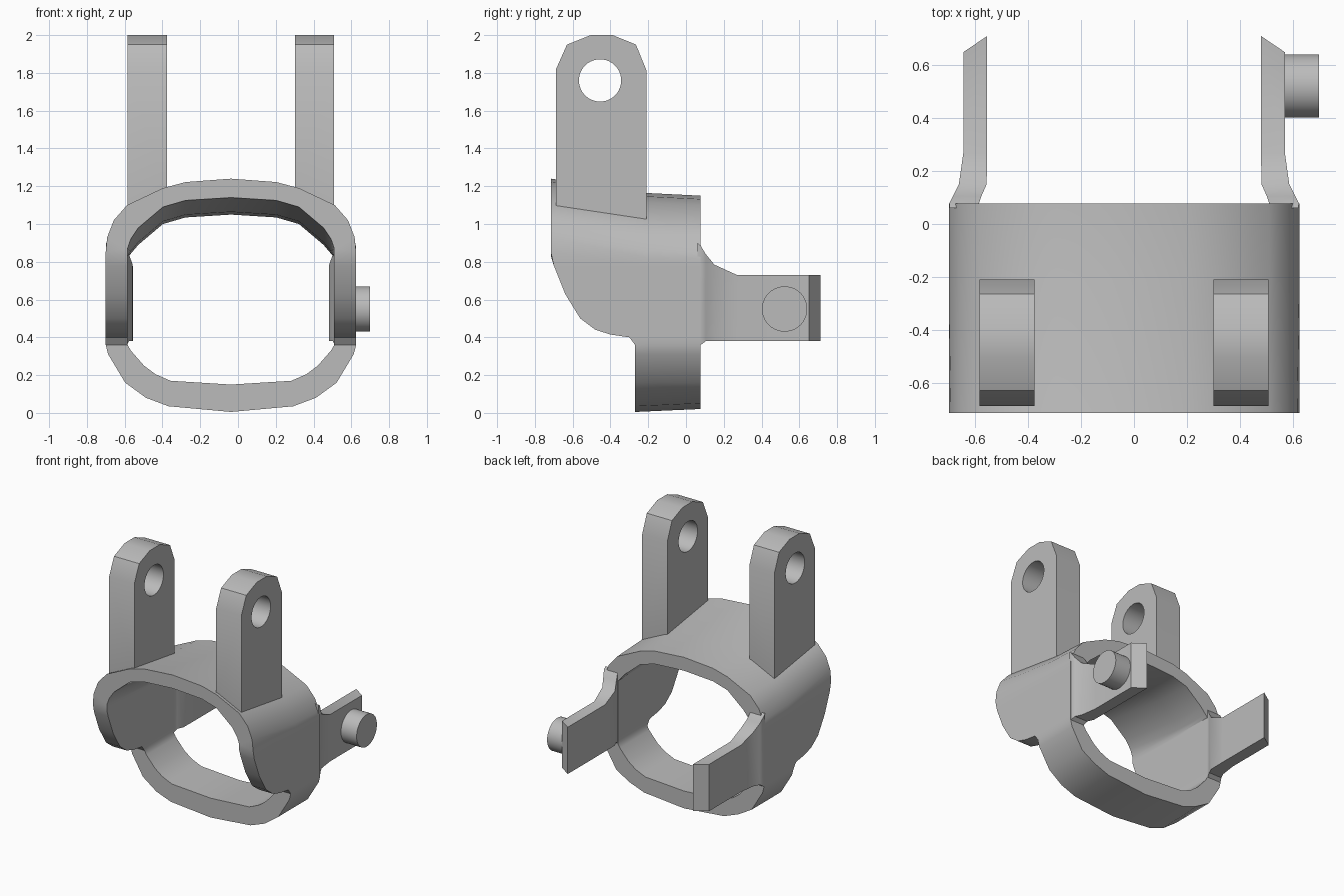
import bpy, bmesh, math
from mathutils import Matrix

if "Cube" in bpy.data.objects:
    bpy.data.objects.remove(bpy.data.objects["Cube"])

CX = -0.0375  # symmetry plane of the bracket

grey = bpy.data.materials.new("plain grey")
grey.use_nodes = True
COLOUR = (0.5, 0.5, 0.5, 1)
grey.diffuse_color = COLOUR
grey.node_tree.nodes["Principled BSDF"].inputs["Base Color"].default_value = COLOUR


def finish(name, bm, mirror=False, cutter=None, angle=30):
    """Turn a bmesh into a shaded object, optionally drilled and mirrored."""
    bmesh.ops.recalc_face_normals(bm, faces=bm.faces)
    mesh = bpy.data.meshes.new(name)
    bm.to_mesh(mesh)
    bm.free()
    mesh.materials.append(grey)
    obj = bpy.data.objects.new(name, mesh)
    obj.location.x = CX
    bpy.context.collection.objects.link(obj)
    bpy.ops.object.select_all(action='DESELECT')
    obj.select_set(True)
    bpy.context.view_layer.objects.active = obj
    if cutter:
        mod = obj.modifiers.new("drill", 'BOOLEAN')
        mod.operation, mod.solver, mod.object = 'DIFFERENCE', 'EXACT', cutter
        bpy.ops.object.modifier_apply(modifier=mod.name)
        bpy.data.objects.remove(cutter)
    if mirror:
        mod = obj.modifiers.new("mirror", 'MIRROR')
        mod.merge_threshold = 0.0005
        bpy.ops.object.modifier_apply(modifier=mod.name)
    bpy.ops.object.shade_smooth_by_angle(angle=math.radians(angle))
    return obj


def loft(sections, closed_ends):
    """Skin a list of equal closed sections with quads."""
    bm = bmesh.new()
    rows = [[bm.verts.new(p) for p in s] for s in sections]
    n = len(rows[0])
    for a, b in zip(rows, rows[1:]):
        for i in range(n):
            j = (i + 1) % n
            bm.faces.new((a[i], a[j], b[j], b[i]))
    if closed_ends:
        bm.faces.new(rows[0])
        bm.faces.new(rows[-1])
    return bm


def cylinder_x(radius, length, centre, segments=40):
    bm = bmesh.new()
    bmesh.ops.create_cone(bm, cap_ends=True, segments=segments, radius1=radius,
                          radius2=radius, depth=length,
                          matrix=Matrix.Translation(centre) @ Matrix.Rotation(math.pi / 2, 4, 'Y'))
    return bm


# Collar: half profile as (outer x, outer z, inner x, inner z, front y)
W, I = 0.663, 0.547
collar = [(0, 1.24, 0, 1.14, -.715), (.24, 1.222, .24, 1.125, -.715),
          (.36, 1.19, .36, 1.09, -.715), (.55, 1.10, .49, .98, -.715),
          (.62, 1.02, .53, .92, -.715), (.655, .93, I, .87, -.715)]
for z, y in ((.85, -.715), (.78, -.70), (.63, -.64), (.50, -.56), (.44, -.48),
             (.415, -.40), (.40, -.30), (.36, -.27)):
    collar.append((W, z, I, min(z, .83), y))
collar += [(.65, .31, .53, .33, -.27), (.56, .16, .46, .25, -.27),
           (.45, .08, .40, .205, -.27), (.33, .035, .32, .17, -.27),
           (0, .005, 0, .15, -.27)]


def tilt(x, y, z):
    """Lower the roof towards the back and raise the floor slightly."""
    drop = 0.15 * (min(y, -.21) + .715) + 0.05 * max(0, y + .21)
    z -= drop * min(1, max(0, (z - .80) / .14))
    if z < .14:
        z += 0.045 * (y + .27)
    return (x, y, z)


sections = []
for xo, zo, xi, zi, front in collar:
    ys = (front, -.21, .078)
    sections.append([tilt(xo, y, zo) for y in ys] + [tilt(xi, y, zi) for y in reversed(ys)])
finish("collar", loft(sections, False), mirror=True)

# Rear side arms: stations as (inner x, inner y, outer x, outer y, bottom z, top z)
arm = [(.549, .06, .66, .06, .36, .90), (.549, .078, .661, .078, .36, .885),
       (.54, .105, .648, .105, .38, .84), (.52, .15, .625, .15, .38, .785),
       (.518, .27, .608, .27, .38, .73), (.518, .711, .608, .65, .38, .73)]
sections = [[(xi, yi, lo), (xo, yo, lo), (xo, yo, hi), (xi, yi, hi)]
            for xi, yi, xo, yo, lo, hi in arm]
finish("side_arms", loft(sections, True), mirror=True)

# Upright lugs with a round hole
outline = [(-.5, 1.02), (-.688, 1.07), (-.688, 1.82), (-.63, 1.95), (-.505, 2), (-.388, 2),
           (-.265, 1.95), (-.21, 1.815), (-.21, 1.02)]
sections = [[(x, y, z + (.547 - x) * .45 if z < 1.1 else z) for y, z in outline]
            for x in (.339, .547)]
drill = finish("hole_cutter", cylinder_x(.112, .6, (.44, -.455, 1.76)))
drill.hide_render = True
finish("upright_lugs", loft(sections, True), mirror=True, cutter=drill)

# Single pin on the left arm
finish("side_pin", cylinder_x(.12, .14, (.667, .522, .55)))
